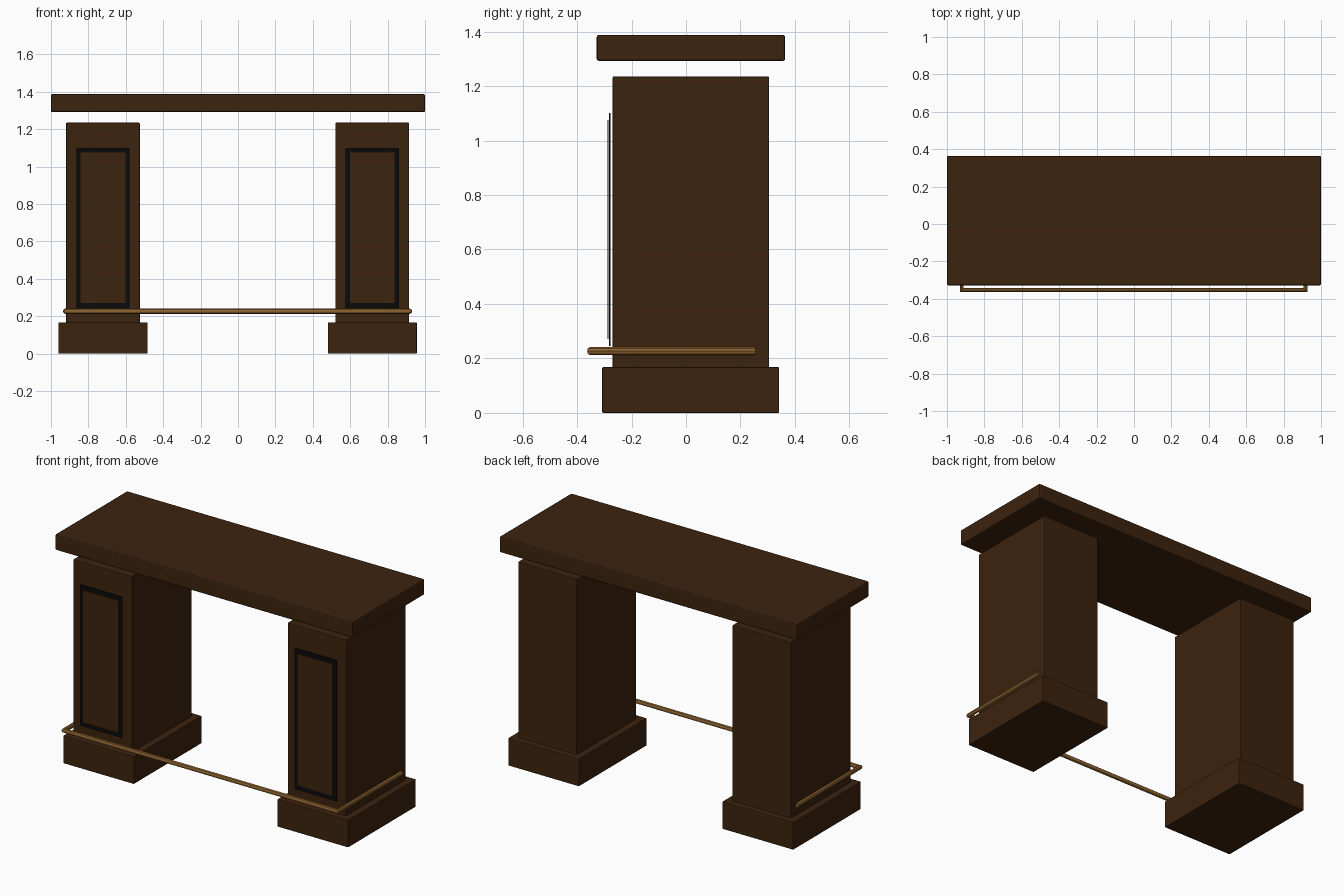
import bpy
import bmesh
from mathutils import Vector

if "Cube" in bpy.data.objects:
    bpy.data.objects.remove(bpy.data.objects["Cube"], do_unlink=True)


def material(name, color):
    mat = bpy.data.materials.new(name)
    mat.use_nodes = True
    mat.diffuse_color = (*color, 1)
    mat.node_tree.nodes["Principled BSDF"].inputs["Base Color"].default_value = (*color, 1)
    return mat


WOOD = material("dark walnut", (0.046, 0.017, 0.0045))
BLACK = material("black trim", (0.003, 0.003, 0.003))
BRASS = material("brass", (0.28, 0.13, 0.03))


def box(name, low, high, mat, bevel=0):
    low, high = Vector(low), Vector(high)
    mesh = bpy.data.meshes.new(name)
    bm = bmesh.new()
    bmesh.ops.create_cube(bm, size=1)
    bmesh.ops.scale(bm, vec=high - low, verts=bm.verts)
    bm.to_mesh(mesh)
    bm.free()
    mesh.materials.append(mat)
    obj = bpy.data.objects.new(name, mesh)
    obj.location = (low + high) / 2
    bpy.context.collection.objects.link(obj)
    if bevel:
        mod = obj.modifiers.new("soft edges", "BEVEL")
        mod.width = bevel
        mod.segments = 2
    return obj


# Counter slab, floating just above the pedestals
box("counter_top", (-1, -0.328, 1.292), (1, 0.364, 1.388), WOOD, 0.008)

# Pedestals with plinths and framed front panels
SHIFT = -0.002
for side, center in (("right", -0.72 + SHIFT), ("left", 0.72 + SHIFT)):
    def block(part, half, y, z, mat, bevel=0):
        box(f"{side}_{part}", (center - half, y[0], z[0]), (center + half, y[1], z[1]), mat, bevel)

    block("plinth", 0.238, (-0.308, 0.342), (0, 0.168), WOOD, 0.004)
    block("pedestal", 0.197, (-0.269, 0.305), (0.16, 1.235), WOOD, 0.004)
    block("panel_trim", 0.142, (-0.282, -0.278), (0.245, 1.101), BLACK)
    block("panel", 0.12, (-0.289, -0.284), (0.272, 1.076), WOOD)

# Foot rail: one tube across the front, returning along both outer sides
X, FRONT, BACK, Z = 0.919, -0.353, 0.255, 0.227
curve = bpy.data.curves.new("foot_rail", "CURVE")
curve.dimensions = "3D"
curve.bevel_depth = 0.0145
curve.bevel_resolution = 2
curve.use_fill_caps = True
path = [(-X, BACK), (-X, FRONT), (X, FRONT), (X, BACK)]
spline = curve.splines.new("POLY")
spline.points.add(len(path) - 1)
for point, (x, y) in zip(spline.points, path):
    point.co = (x + SHIFT, y, Z, 1)
curve.materials.append(BRASS)
rail = bpy.data.objects.new("foot_rail", curve)
bpy.context.collection.objects.link(rail)

# Turn the rail into a mesh with smooth sides and sharp corners
bpy.ops.object.select_all(action="DESELECT")
rail.select_set(True)
bpy.context.view_layer.objects.active = rail
bpy.ops.object.convert(target="MESH")
bpy.ops.object.shade_smooth_by_angle()
